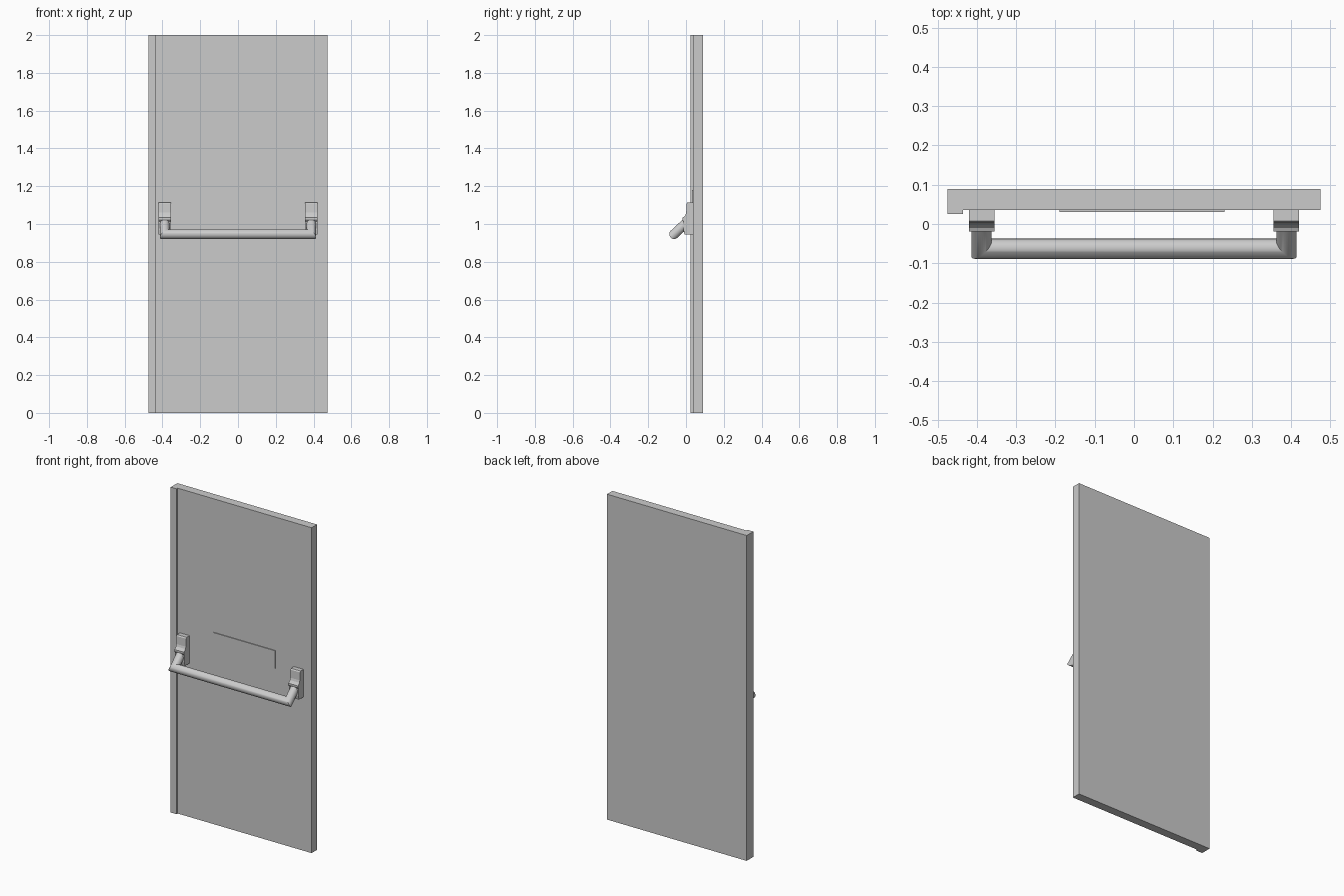
import bpy, bmesh, math
from mathutils import Vector

if "Cube" in bpy.data.objects:
    bpy.data.objects.remove(bpy.data.objects["Cube"])


def finish(bm, name):
    bmesh.ops.recalc_face_normals(bm, faces=bm.faces)
    me = bpy.data.meshes.new(name)
    bm.to_mesh(me)
    bm.free()
    ob = bpy.data.objects.new(name, me)
    bpy.context.collection.objects.link(ob)
    return ob


def extrude(name, outline, axis, start, end):
    """Extrude a 2D outline along x (outline is y,z) or along z (outline is x,y)."""
    def place(p, t):
        return (t, p[0], p[1]) if axis == 'x' else (p[0], p[1], t)
    bm = bmesh.new()
    a = [bm.verts.new(place(p, start)) for p in outline]
    b = [bm.verts.new(place(p, end)) for p in outline]
    bm.faces.new(a)
    bm.faces.new(b)
    for i in range(len(a)):
        j = (i + 1) % len(a)
        bm.faces.new((a[i], a[j], b[j], b[i]))
    return finish(bm, name)


def push_bar(name, half, y, z, r, length, n=32):
    """Round bar with mitred corners and two arms running back and up to the brackets."""
    d = Vector((0, 0.064, 0.060)).normalized()
    up = Vector((0, -d.z, d.y))
    bm = bmesh.new()
    rings = []
    # ring order: left arm end, left mitre, right mitre, right arm end
    for side, along in ((-1, True), (-1, False), (1, False), (1, True)):
        ring = []
        for k in range(n):
            a = 2 * math.pi * k / n
            c, s = r * math.cos(a), r * math.sin(a)
            depth = length if along else c
            ring.append(bm.verts.new(Vector((side * (half - c), y, z)) + d * depth + up * s))
        rings.append(ring)
    for p, q in zip(rings, rings[1:]):
        for i in range(n):
            j = (i + 1) % n
            bm.faces.new((p[i], p[j], q[j], q[i]))
    bm.faces.new(rings[0])
    bm.faces.new(rings[-1])
    ob = finish(bm, name)
    bpy.ops.object.select_all(action='DESELECT')
    ob.select_set(True)
    bpy.context.view_layer.objects.active = ob
    bpy.ops.object.shade_smooth_by_angle(angle=math.radians(35))


# door leaf with the overlapping rebate strip on its left edge
extrude("door_leaf", [(-0.475, 0.025), (-0.435, 0.025), (-0.435, 0.036), (0.475, 0.036),
                      (0.475, 0.089), (-0.475, 0.089)], 'z', 0, 2)

# thin blank plate above the bar
extrude("door_plate", [(0.037, 1.07), (0.031, 1.07), (0.031, 1.18), (0.037, 1.18)],
        'x', -0.19, 0.23)

# brackets at both ends of the bar
bracket = [(0.038, 0.945), (0.038, 1.115), (0.008, 1.115), (0.003, 1.108), (0.001, 1.06),
           (-0.003, 1.047), (-0.010, 1.038), (-0.019, 1.034), (-0.019, 1.022),
           (-0.013, 1.014), (-0.013, 0.968), (-0.008, 0.945)]
for side, label in ((-1, "left"), (1, "right")):
    extrude("bracket_" + label, bracket, 'x', side * 0.355, side * 0.42)

# push bar with its arms
push_bar("push_bar", 0.388, -0.063, 0.946, 0.0255, 0.09)
